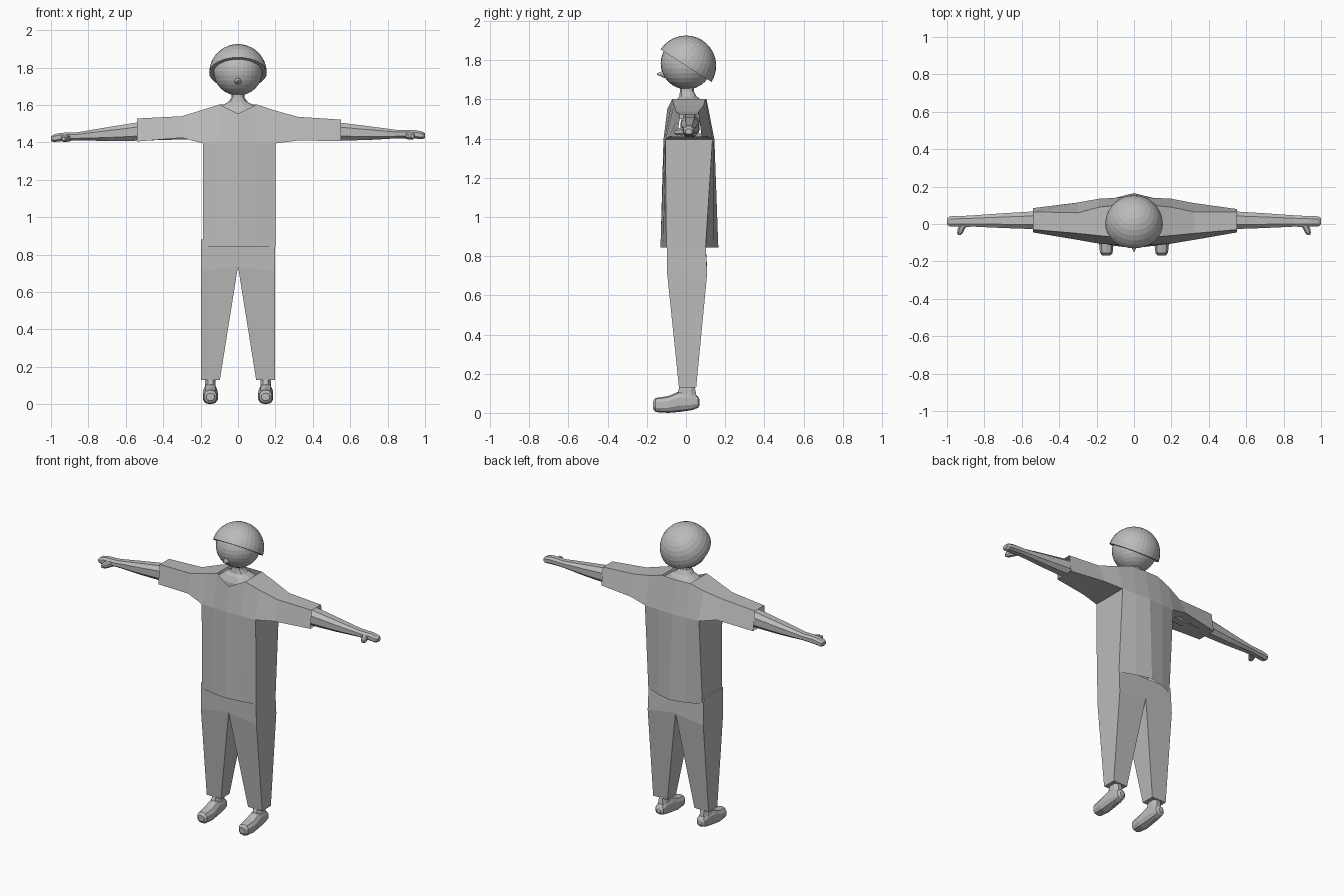
import bpy, bmesh, math
from mathutils import Matrix, Vector

if "Cube" in bpy.data.objects:
    bpy.data.objects.remove(bpy.data.objects["Cube"])

grey = bpy.data.materials.new("plain_grey")
grey.diffuse_color = (0.5, 0.5, 0.5, 1)
grey.use_nodes = True
grey.node_tree.nodes["Principled BSDF"].inputs["Base Color"].default_value = grey.diffuse_color


def finish(name, bm, normals=True):
    bmesh.ops.remove_doubles(bm, verts=bm.verts, dist=0.0005)
    if normals:
        bmesh.ops.recalc_face_normals(bm, faces=bm.faces)
    mesh = bpy.data.meshes.new(name)
    bm.to_mesh(mesh)
    bm.free()
    mesh.materials.append(grey)
    obj = bpy.data.objects.new(name, mesh)
    bpy.context.collection.objects.link(obj)
    return obj


def loft(bm, rings, caps=True):
    rows = [[bm.verts.new(p) for p in ring] for ring in rings]
    n = len(rows[0])
    for a, b in zip(rows, rows[1:]):
        for i in range(n):
            bm.faces.new((a[i], a[(i + 1) % n], b[(i + 1) % n], b[i]))
    if caps:
        bm.faces.new(rows[0])
        bm.faces.new(rows[-1])


def oval(n, ru, rv):
    """Slightly boxy oval outline, as (u, v) pairs."""
    pts = []
    for i in range(n):
        a = 2 * math.pi * (i + 0.5) / n
        c, s = math.cos(a), math.sin(a)
        pts.append((ru * math.copysign(abs(c) ** 0.8, c),
                    rv * math.copysign(abs(s) ** 0.8, s)))
    return pts


# Head
bm = bmesh.new()
bmesh.ops.create_uvsphere(bm, u_segments=32, v_segments=16, radius=0.132,
                          matrix=Matrix.Translation((0, 0.003, 1.783)))
finish("head", bm)

# Tilted half-sphere cap with a flat underside
bm = bmesh.new()
bmesh.ops.create_uvsphere(bm, u_segments=32, v_segments=16, radius=0.154)
cut = bmesh.ops.bisect_plane(bm, geom=bm.verts[:] + bm.edges[:] + bm.faces[:],
                             plane_co=(0, 0, 0), plane_no=(0, 0, 1), clear_inner=True)
bmesh.ops.holes_fill(bm, edges=[e for e in bm.edges if e.is_boundary])
bmesh.ops.transform(bm, verts=bm.verts, matrix=Matrix.Translation((0, 0, 1.772))
                    @ Matrix.Rotation(math.radians(-32.5), 4, 'X'))
finish("hair_cap", bm)

# Nose
bm = bmesh.new()
bmesh.ops.create_cone(bm, cap_ends=True, segments=12, radius1=0.021, radius2=0.003, depth=0.04,
                      matrix=Matrix.Translation((0, -0.128, 1.729))
                      @ Matrix.Rotation(math.radians(90), 4, 'X'))
finish("nose", bm)

# Neck flaring into the upper chest
bm = bmesh.new()
loft(bm, [[(u, v + cy, z) for u, v in oval(12, rx, ry)] for z, rx, ry, cy in
          [(1.50, 0.15, 0.085, 0.015), (1.565, 0.13, 0.08, 0.015),
           (1.598, 0.09, 0.065, 0.015), (1.615, 0.055, 0.045, 0.01),
           (1.64, 0.036, 0.037, 0.005), (1.68, 0.033, 0.035, 0.005)]])
finish("neck", bm)

# Shirt: cross-sections along x as x, then (y, z) of
# front bottom, front top, back top, back bottom
SECTIONS = [
    (-0.54, (-0.045, 1.405), (-0.030, 1.528), (0.065, 1.528), (0.085, 1.405)),
    (-0.30, (-0.085, 1.425), (-0.050, 1.540), (0.060, 1.540), (0.115, 1.425)),
    (-0.187, (-0.105, 1.395), (-0.062, 1.575), (0.090, 1.575), (0.135, 1.395)),
    (-0.10, (-0.110, 1.395), (-0.070, 1.603), (0.100, 1.603), (0.140, 1.395)),
    (0.0, (-0.115, 1.395), (-0.095, 1.553), (0.105, 1.600), (0.145, 1.395)),
    (0.10, (-0.110, 1.395), (-0.070, 1.603), (0.100, 1.603), (0.140, 1.395)),
    (0.20, (-0.105, 1.395), (-0.062, 1.570), (0.090, 1.570), (0.135, 1.395)),
    (0.32, (-0.085, 1.410), (-0.050, 1.537), (0.065, 1.537), (0.112, 1.410)),
    (0.55, (-0.045, 1.408), (-0.030, 1.522), (0.065, 1.522), (0.080, 1.408)),
]
HEM = {2: (-0.10, 0.10), 3: (-0.117, 0.14), 4: (-0.13, 0.165),
       5: (-0.117, 0.14), 6: (-0.10, 0.10)}
bm = bmesh.new()
rows = [[bm.verts.new((s[0], y, z)) for y, z in s[1:]] for s in SECTIONS]
hem = {i: [bm.verts.new((SECTIONS[i][0], y, 0.845)) for y in ys] for i, ys in HEM.items()}
for i in range(8):
    a, b = rows[i], rows[i + 1]
    torso = 2 <= i <= 5
    bm.faces.new((a[0], b[0], b[1], a[1]))             # front
    bm.faces.new((a[2], b[2], b[3], a[3]))             # back
    if i not in (3, 4):                                # neck opening stays open
        bm.faces.new((a[1], b[1], b[2], a[2]))
    if torso:                                          # body panels down to the hem
        bm.faces.new((hem[i][0], hem[i + 1][0], b[0], a[0]))
        bm.faces.new((a[3], b[3], hem[i + 1][1], hem[i][1]))
    else:                                              # sleeve underside
        bm.faces.new((a[3], b[3], b[0], a[0]))
for i in (2, 6):                                       # body sides
    q = (rows[i][3], rows[i][0], hem[i][0], hem[i][1])
    bm.faces.new(q if i == 2 else q[::-1])
finish("shirt", bm)

# Trousers: two legs sharing the crotch line
bm = bmesh.new()
for s in (-1, 1):
    loft(bm, [[(s * xi, yf, zi), (s * xo, yf, zo), (s * xo, yb, zo), (s * xi, yb, zi)]
              for xi, xo, zi, zo, yf, yb in
              [(0, 0.197, 0.88, 0.88, -0.098, 0.099),
               (0, 0.199, 0.738, 0.71, -0.096, 0.108),
               (0.097, 0.199, 0.13, 0.13, -0.036, 0.052)]])
inner = [f for f in bm.faces if all(abs(v.co.x) < 1e-4 for v in f.verts)]
bmesh.ops.delete(bm, geom=inner, context='FACES_ONLY')
finish("trousers", bm)

# Arms with mitten hands, thumbs and feet on each side
for s, side in ((-1, "right"), (1, "left")):
    def arm_point(x, y, z):
        drop = 0.016 * max(0, x - 0.54) / 0.46 if s < 0 else 0
        return (s * x, y, z - drop)

    # x, y centre, y half, z centre, z half
    bm = bmesh.new()
    loft(bm, [[arm_point(x, cy + u, cz + v) for u, v in oval(8, ry, rz)]
              for x, cy, ry, cz, rz in
              [(0.25, 0.022, 0.050, 1.470, 0.056), (0.54, 0.020, 0.050, 1.458, 0.052),
               (0.70, 0.018, 0.042, 1.450, 0.039), (0.86, 0.016, 0.032, 1.444, 0.023),
               (0.90, 0.014, 0.032, 1.444, 0.023), (0.95, 0.014, 0.030, 1.443, 0.024),
               (0.985, 0.014, 0.029, 1.438, 0.022), (1.0, 0.014, 0.018, 1.436, 0.013)]])
    finish(side + "_arm", bm)

    bm = bmesh.new()
    loft(bm, [[arm_point(x + u, y, z + v) for u, v in oval(8, r, r)]
              for x, y, z, r in
              [(0.905, 0.005, 1.440, 0.022), (0.922, -0.022, 1.436, 0.021),
               (0.930, -0.045, 1.434, 0.017), (0.933, -0.058, 1.433, 0.009)]])
    finish(side + "_thumb", bm)

    # y, half width, sole z, top z
    bm = bmesh.new()
    loft(bm, [[(s * 0.148 + u, y, (lo + hi) / 2 + v) for u, v in oval(10, w, (hi - lo) / 2)]
              for y, w, lo, hi in
              [(-0.168, 0.022, 0.020, 0.060), (-0.155, 0.035, 0.004, 0.076),
               (-0.09, 0.042, 0.000, 0.086), (-0.03, 0.038, 0.005, 0.112),
               (0.03, 0.034, 0.014, 0.105), (0.06, 0.030, 0.025, 0.085),
               (0.070, 0.016, 0.038, 0.068)]])
    finish(side + "_foot", bm)

    bm = bmesh.new()
    loft(bm, [[(s * 0.148 + u, cy + v, z) for u, v in oval(8, rx, ry)]
              for z, rx, ry, cy in
              [(0.05, 0.034, 0.058, 0.005), (0.10, 0.030, 0.050, 0.004),
               (0.15, 0.028, 0.038, 0.006)]])
    finish(side + "_ankle", bm)
